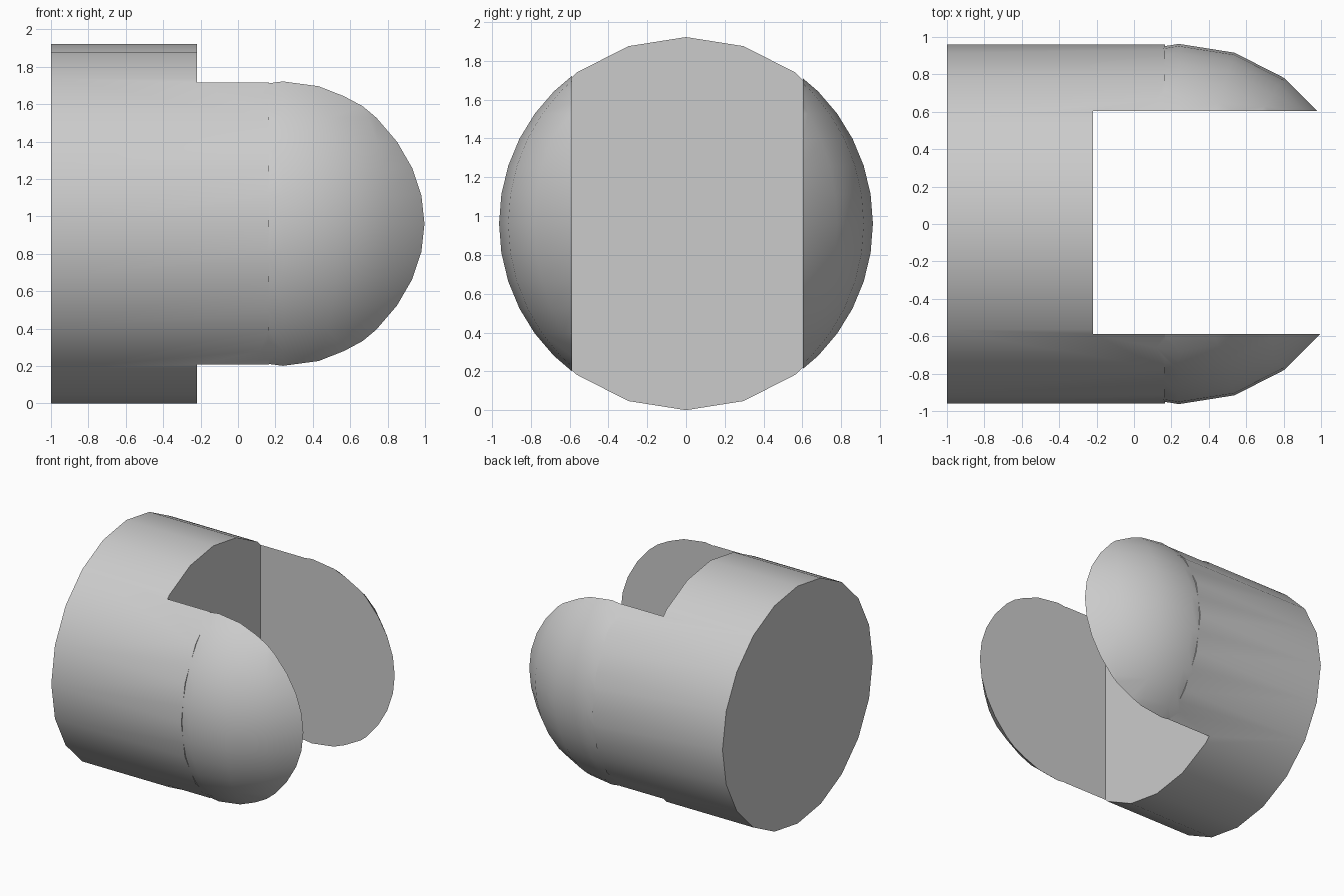
import bpy, math

if "Cube" in bpy.data.objects:
    bpy.data.objects.remove(bpy.data.objects["Cube"])

R = 0.961            # body radius, also the axis height
SPHERE_R = 0.963
X_BACK, X_JOIN, X_DOME, X_SLOT = -1.0, 0.165, 0.24, -0.22
Y_MIN, Y_MAX = -0.588, 0.604


def boolean(target, other, operation):
    mod = target.modifiers.new(operation.title(), 'BOOLEAN')
    mod.operation = operation
    mod.solver = 'EXACT'
    mod.object = other
    bpy.context.view_layer.objects.active = target
    bpy.ops.object.modifier_apply(modifier=mod.name)
    bpy.data.objects.remove(other, do_unlink=True)


def box(name, lo, hi):
    bpy.ops.mesh.primitive_cube_add(
        size=1, location=[(a + b) / 2 for a, b in zip(lo, hi)])
    ob = bpy.context.object
    ob.name = name
    ob.scale = [b - a for a, b in zip(lo, hi)]
    ob.hide_render = True
    return ob


# Dome: front part of a sphere with vertical poles
bpy.ops.mesh.primitive_uv_sphere_add(
    segments=20, ring_count=20, radius=SPHERE_R, location=(X_DOME, 0, R))
dome = bpy.context.object
dome.name = "dome_end"
boolean(dome, box("dome_trim", (-2, -2, -1), (0.1, 2, 3)), 'DIFFERENCE')

# Body: 20-sided cylinder lying along x
bpy.ops.mesh.primitive_cylinder_add(
    vertices=20, radius=R, depth=X_JOIN - X_BACK,
    location=((X_BACK + X_JOIN) / 2, 0, R), rotation=(0, math.pi / 2, 0))
body = bpy.context.object
body.name = "forked_body"
boolean(body, dome, 'UNION')

# Slot that splits the rounded end into two arms
boolean(body, box("slot_cutter", (X_SLOT, Y_MIN, -1), (2, Y_MAX, 3)), 'DIFFERENCE')

# Smooth curved skin, sharp cut edges
bpy.ops.object.select_all(action='DESELECT')
body.select_set(True)
bpy.context.view_layer.objects.active = body
bpy.ops.object.shade_smooth_by_angle(angle=math.radians(30))
